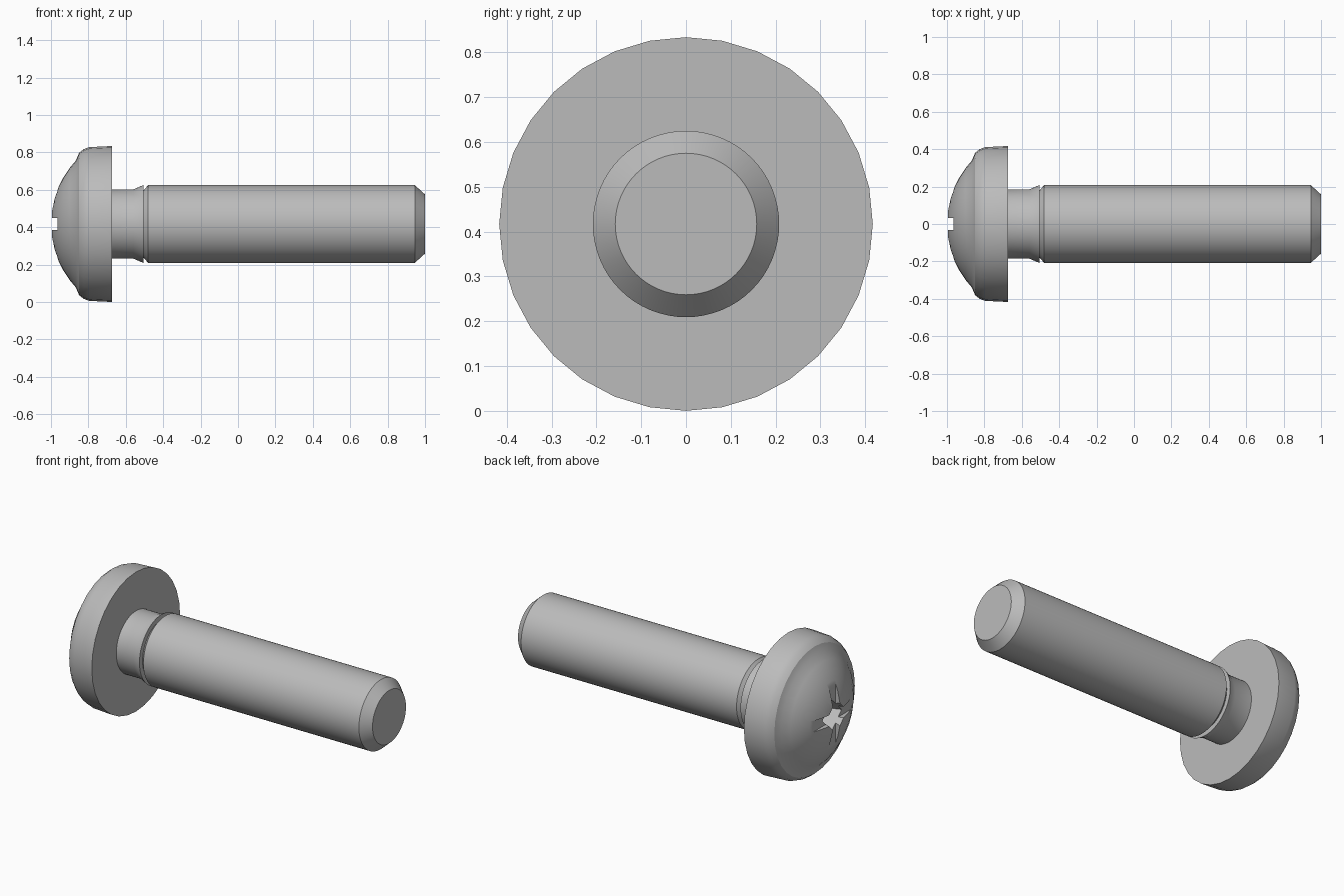
import bpy, bmesh, math
from mathutils import Matrix, Vector

cube = bpy.data.objects.get("Cube")
if cube:
    bpy.data.objects.remove(cube, do_unlink=True)

AXIS_Z = 0.417

steel = bpy.data.materials.new("steel grey")
steel.use_nodes = True
GREY = (0.5, 0.5, 0.5, 1)
steel.diffuse_color = GREY
steel.node_tree.nodes["Principled BSDF"].inputs["Base Color"].default_value = GREY


def add_object(name, bm):
    bmesh.ops.recalc_face_normals(bm, faces=bm.faces)
    mesh = bpy.data.meshes.new(name)
    bm.to_mesh(mesh)
    bm.free()
    mesh.materials.append(steel)
    obj = bpy.data.objects.new(name, mesh)
    obj.location.z = AXIS_Z
    bpy.context.collection.objects.link(obj)
    return obj


def lathe(name, profile, sides):
    """Closed solid turned about the x axis from (x, radius) points."""
    bm = bmesh.new()
    rings = []
    for x, r in profile:
        angles = [2 * math.pi * i / sides for i in range(sides)]
        rings.append([bm.verts.new((x, r * math.cos(a), r * math.sin(a))) for a in angles])
    for a, b in zip(rings, rings[1:]):
        for i in range(sides):
            j = (i + 1) % sides
            bm.faces.new((a[i], a[j], b[j], b[i]))
    bm.faces.new(rings[0])
    bm.faces.new(rings[-1])
    return add_object(name, bm)


def smooth(obj):
    bpy.ops.object.select_all(action='DESELECT')
    obj.select_set(True)
    bpy.context.view_layer.objects.active = obj
    bpy.ops.object.shade_smooth_by_angle(angle=math.radians(28))


# Domed head: shallow spherical cap, rounded shoulder, slightly drafted rim
DOME = 0.5
cap = [(-1 + DOME - math.sqrt(DOME ** 2 - r * r), r)
       for r in (0.02, 0.08, 0.14, 0.2, 0.25, 0.3, 0.34)]
shoulder = [(-0.85, 0.38), (-0.825, 0.4), (-0.795, 0.411)]
head = lathe("head", cap + shoulder + [(-0.675, 0.417)], 32)

# Shank: neck, flared collar, groove, plain body and chamfered tip
shank = lathe("shank", [(-0.7, 0.185), (-0.56, 0.185), (-0.506, 0.208), (-0.505, 0.18),
                        (-0.48, 0.208), (0.945, 0.208), (1, 0.158)], 64)

# Cross recess cutters: two shallow slots and a tapered centre
cutters = []
for name, size in (("slot_cutter_upright", (0.135, 0.066, 0.6)),
                   ("slot_cutter_level", (0.135, 0.6, 0.066))):
    bm = bmesh.new()
    bmesh.ops.create_cube(bm, size=1, matrix=Matrix.Translation((-1.033, 0, 0)) @ Matrix.Diagonal((*size, 1)))
    cutters.append(add_object(name, bm))
cutters.append(lathe("centre_cutter", [(-1.05, 0.12), (-0.99, 0.1), (-0.82, 0.035)], 4))

for cutter in cutters:
    cutter.hide_render = True
    cutter.hide_set(True)
    mod = head.modifiers.new("recess", 'BOOLEAN')
    mod.operation = 'DIFFERENCE'
    mod.solver = 'EXACT'
    mod.object = cutter

# Bake the recess so its edges stay crisp, then drop the cutters
bpy.context.view_layer.update()
baked = bpy.data.meshes.new_from_object(head.evaluated_get(bpy.context.evaluated_depsgraph_get()))
head.modifiers.clear()
head.data = baked
for cutter in cutters:
    bpy.data.objects.remove(cutter, do_unlink=True)

smooth(head)
smooth(shank)
